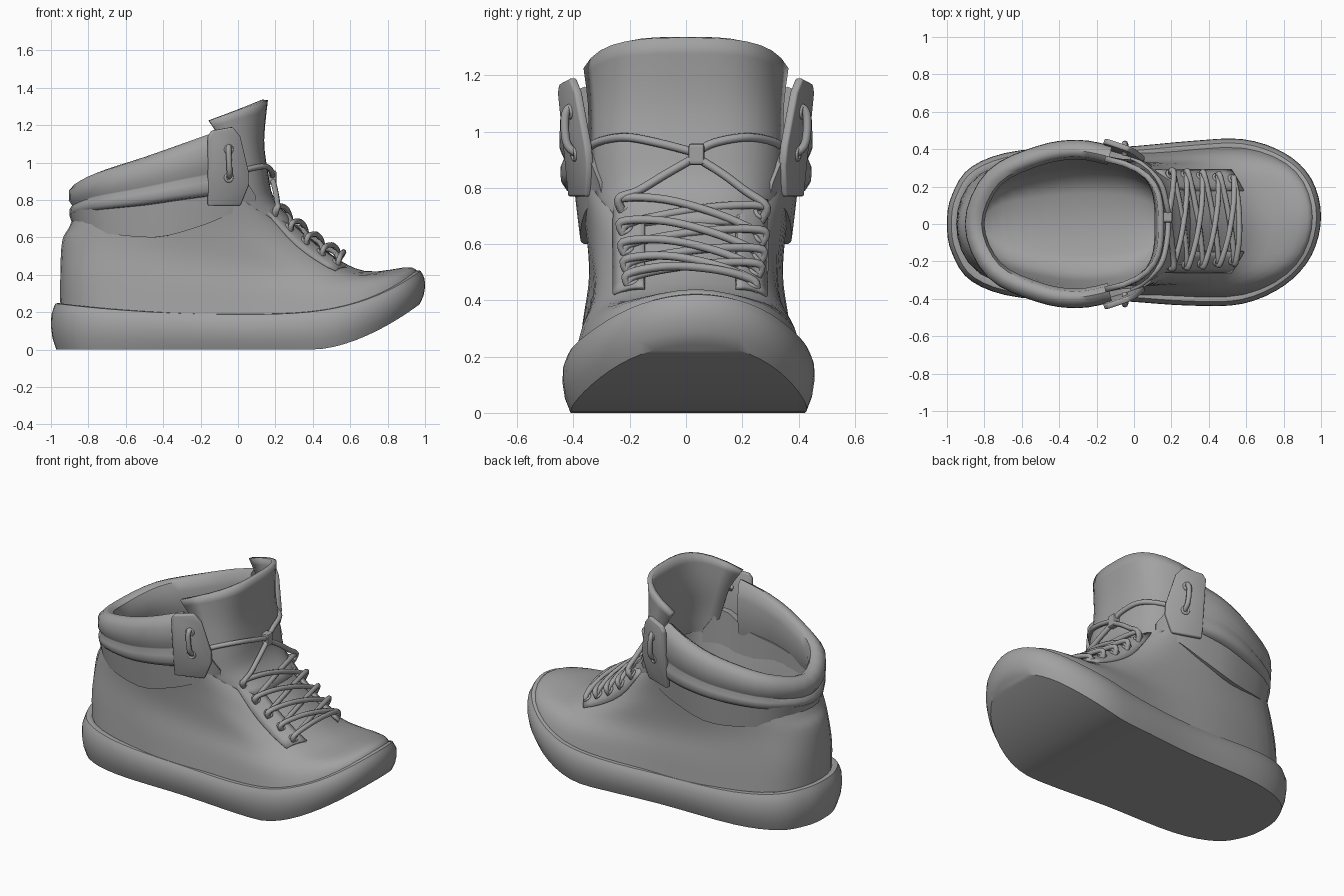
import bpy, bmesh, math
from mathutils import Vector
from mathutils.bvhtree import BVHTree

if "Cube" in bpy.data.objects:
    bpy.data.objects.remove(bpy.data.objects["Cube"])

GREY = bpy.data.materials.new("dark_grey")
GREY.diffuse_color = (.36, .36, .36, 1)
GREY.use_nodes = True
GREY.node_tree.nodes["Principled BSDF"].inputs["Base Color"].default_value = GREY.diffuse_color


def spline(pts, k, closed=False):
    """Catmull-Rom resampling of equal-length tuples."""
    n, out = len(pts), []
    get = (lambda i: pts[i % n]) if closed else (lambda i: pts[max(0, min(n - 1, i))])
    for i in range(n if closed else n - 1):
        for j in range(k):
            t = j / k
            out.append(tuple(
                .5 * (2 * b + (c - a) * t + (2 * a - 5 * b + 4 * c - d) * t * t
                      + (3 * b - a - 3 * c + d) * t ** 3)
                for a, b, c, d in zip(get(i - 1), get(i), get(i + 1), get(i + 2))))
    if not closed:
        out.append(tuple(pts[-1]))
    return out


def bend(p):
    """Slight inward curve of the foot toward +y at the toe."""
    return (p[0], p[1] + .04 * max(0, p[0]) ** 2, p[2])


def flip(p):
    return (p[0], -p[1]) + tuple(p[2:])


def full_ring(half, k=4):
    return spline(half + [flip(p) for p in half[-2:0:-1]], k, True)


def make(name, verts, faces, angle=40, solid=0, bevel=0):
    bm = bmesh.new()
    vs = [bm.verts.new(v) for v in verts]
    for f in faces:
        f = list(dict.fromkeys(f))
        if len(f) > 2:
            bm.faces.new([vs[i] for i in f])
    bmesh.ops.recalc_face_normals(bm, faces=bm.faces)
    me = bpy.data.meshes.new(name)
    bm.to_mesh(me)
    bm.free()
    ob = bpy.data.objects.new(name, me)
    bpy.context.collection.objects.link(ob)
    bpy.ops.object.select_all(action='DESELECT')
    ob.select_set(True)
    bpy.context.view_layer.objects.active = ob
    bpy.ops.object.shade_smooth_by_angle(angle=math.radians(angle))
    if solid:
        m = ob.modifiers.new("thickness", 'SOLIDIFY')
        m.thickness, m.offset = solid, 0
    if bevel:
        m = ob.modifiers.new("soft_edge", 'BEVEL')
        m.width, m.segments = bevel, 2
    return ob


def loft(rows, closed=True, cap_first=False, cap_last=False):
    n = len(rows[0])
    verts = [p for r in rows for p in r]
    faces = [(r * n + i, r * n + (i + 1) % n, (r + 1) * n + (i + 1) % n, (r + 1) * n + i)
             for r in range(len(rows) - 1) for i in range(n if closed else n - 1)]
    for on, o in ((cap_first, 0), (cap_last, (len(rows) - 1) * n)):
        if on:  # strips across the ring follow its curvature
            faces += [(o + i, o + i + 1, o + n - i - 1, o + (n - i) % n) for i in range(n // 2)]
    return verts, faces


def sweep(name, half, profile, k=4):
    """Closed profile swept around the heel; stations are (x, y, z_low, z_high)."""
    path = spline([flip(p) for p in half[:0:-1]] + half, k)
    rows = []
    for i, (x, y, lo, hi) in enumerate(path):
        a, b = path[max(0, i - 1)], path[min(len(path) - 1, i + 1)]
        d = Vector((a[1] - b[1], b[0] - a[0])).normalized()
        rows.append([(x + d.x * o, y + d.y * o, lo + t * (hi - lo)) for o, t in profile])
    v, f = loft(rows)
    n = len(profile)
    f += [tuple(range(n)), tuple(range(len(v) - n, len(v)))]
    return make(name, v, f, 50)


def tube(name, pts, r=.015, k=5):
    cu = bpy.data.curves.new(name, 'CURVE')
    cu.dimensions, cu.bevel_depth, cu.bevel_resolution = '3D', r, 2
    cu.use_fill_caps = True
    pts = spline([tuple(p) for p in pts], k)
    s = cu.splines.new('POLY')
    s.points.add(len(pts) - 1)
    for q, p in zip(s.points, pts):
        q.co = (*p, 1)
    s.use_smooth = True
    bpy.context.collection.objects.link(bpy.data.objects.new(name, cu))


def eyelet(name, pos, normal, r=.02):
    bpy.ops.mesh.primitive_torus_add(major_radius=r, minor_radius=.008, major_segments=14,
                                     minor_segments=6, location=pos,
                                     rotation=Vector(normal).to_track_quat('Z', 'Y').to_euler())
    bpy.context.object.name = name
    bpy.ops.object.shade_smooth()


# Sole: outline offset inward/outward at several heights, toe turned up
outline = full_ring([(-.99, 0), (-.965, .15), (-.86, .3), (-.6, .385), (-.1, .4), (.3, .43),
                     (.58, .43), (.8, .345), (.94, .2), (.99, 0)])
n = len(outline)
rows = []
for off, t in ((-.018, 0), (.002, .25), (.01, .5), (.008, .75), (-.004, .9), (-.014, .99),
               (-.03, 1), (-.05, .98), (-.09, .88)):
    row = []
    for i, (x, y) in enumerate(outline):
        a, b = outline[i - 1], outline[(i + 1) % n]
        d = Vector((a[1] - b[1], b[0] - a[0])).normalized()
        bot = .25 * (max(0, x - .4) / .6) ** 1.7
        top = .19 + (.06 * x * x if x < 0 else .24 * x ** 3)
        row.append(bend((x + d.x * off, y + d.y * off, bot + t * (top - bot))))
    rows.append(row)
make("sole", *loft(rows, cap_first=True, cap_last=True), angle=33)

# Upper: half rings from the sole edge to the ankle, back to front
half_rings = [
    [(-.95, 0, .2), (-.82, .27, .19), (-.4, .375, .16), (.1, .385, .15), (.6, .4, .2), (.87, .26, .3), (.955, 0, .37)],
    [(-.95, 0, .4), (-.83, .255, .39), (-.4, .36, .33), (.1, .36, .31), (.55, .37, .31), (.84, .24, .39), (.93, 0, .44)],
    [(-.94, 0, .58), (-.8, .25, .56), (-.4, .34, .5), (.1, .33, .45), (.4, .31, .42), (.6, .22, .41), (.68, 0, .42)],
    [(-.9, 0, .66), (-.78, .25, .66), (-.4, .35, .66), (-.05, .345, .65), (.22, .29, .58), (.38, .2, .55), (.47, 0, .53)],
    [(-.865, 0, .76), (-.75, .24, .79), (-.4, .375, .84), (-.1, .375, .84), (.06, .31, .79), (.14, .2, .77), (.18, 0, .79)],
]
rings = [[bend(p) for p in full_ring(h)] for h in half_rings]
cols = [spline([r[i] for r in rings], 4) for i in range(len(rings[0]))]
uv, uf = loft([list(r) for r in zip(*cols)])
make("upper", uv, uf, 50)
skin = BVHTree.FromPolygons(uv, uf)


def on_upper(x, y, lift=0):
    p, nor = skin.ray_cast(Vector((x, y, 2)), Vector((0, 0, -1)))[:2]
    if p is None or p.z < .3:
        p, nor = skin.find_nearest(Vector((x, y, .8)))[:2]
    if nor.z < 0:
        nor = -nor
    return p + nor * lift, nor


# Lining with a rounded insole, seen through the opening
shape = [(-.86, 0), (-.74, .24), (-.4, .35), (-.1, .35), (.06, .28), (.13, .18), (.16, 0)]
lining = [[(x * s, y * w, zz + (x + .86) * tilt) for x, y in full_ring(shape)]
          for s, w, zz, tilt in ((1, 1.02, .76, .05), (.99, .92, .6, .03), (.99, .84, .4, 0),
                                 (.98, .72, .28, 0), (.95, .45, .23, 0))]
make("lining", *loft(lining, cap_last=True), angle=60)

# Ankle band and padded collar, both wrapped around the heel
sweep("ankle_band",
      [(-.89, 0, .65, .72), (-.775, .26, .63, .765), (-.45, .375, .6, .81), (-.2, .385, .66, .85),
       (-.02, .36, .73, .95), (.09, .3, .74, .82)],
      [(-.04, 0), (-.012, 0), (-.002, .4), (.012, 1), (-.04, 1)])
sweep("padded_collar",
      [(-.85, 0, .705, .89), (-.745, .245, .74, .95), (-.5, .365, .77, 1.03), (-.3, .395, .8, 1.1),
       (-.13, .365, .82, 1.16)],
      [(0, 0), (.035, .02), (.05, .1), (.052, .24), (.038, .35), (.04, .38), (.055, .5), (.053, .8),
       (.025, .96), (-.005, 1), (-.035, .94), (-.05, .7), (-.05, .3), (-.03, 0)])

# Tongue: rows of (x, z, half width, side setback, side drop)
rows = []
for x, z, w, dx, dz in spline([(.29, .67, .2, -.04, 0), (.18, .8, .31, -.14, -.05), (.145, .95, .33, -.16, -.03),
                               (.125, 1.12, .335, -.2, -.02), (.145, 1.335, .35, -.3, -.11)], 3):
    rows.append([(x + dx * abs(s) ** 3, w * math.sin(s * 1.45) / math.sin(1.45) * .6 + w * s * .4,
                  z + dz * abs(s) ** 3) for s in [i / 8 for i in range(-8, 9)]])
make("tongue", *loft(rows, closed=False), angle=50, solid=.03)

# Both sides: eyelet panel, ankle flap with its lace loops, lace eyelets
flap = [(-.16, 1.14), (-.14, 1.17), (-.03, 1.19), (.01, 1.14), (.055, .95), (.055, .88), (.01, .77), (-.16, .77)]


def flap_y(x, z):
    return .43 - .36 * (x + .16) + .1 * (z - 1.0)


eyes = {}
for s, side in ((-1, "right"), (1, "left")):
    rows = []
    for i in range(9):
        u = i / 8
        rows.append([on_upper((.19 - .08 * v) * (1 - u) + (.58 - .06 * v) * u, s * (.16 + .11 * v) + .015,
                              .013 - .012 * v * v)[0] for v in [j / 4 for j in range(5)]])
    make(side + "_eyelet_panel", *loft(rows, closed=False), angle=50, solid=.016)
    make(side + "_ankle_flap", [(x, s * flap_y(x, z), z) for x, z in flap], [tuple(range(len(flap)))],
         solid=.03, bevel=.008)
    y0 = flap_y(-.05, 1)
    for z in (.92, 1.07):
        eyelet(side + "_flap_eyelet", (-.05, s * (flap_y(-.05, z) + .015), z), (.3, s, -.1))
    tube(side + "_flap_lace", [(-.05, s * (y0 - .02), 1.07), (-.05, s * (y0 + .02), 1.085), (-.05, s * (y0 + .04), 1.05),
                               (-.045, s * (y0 + .03), .95), (-.05, s * (y0 - .03), .91)])
    tube(side + "_cross_lace", [(-.04, s * .36, .92), (.04, s * .32, .96), (.14, s * .22, .98),
                                (.175, s * .1, .96), (.185, .035, .925)])
    eyes[s] = [on_upper(.18 + .085 * i, s * (.235 - .006 * i) + .022, .018) for i in range(5)]
    for p, nor in eyes[s]:
        eyelet(side + "_eyelet", p, nor)
    p = eyes[s][0][0]
    tube(side + "_knot_lace", [(.185, .035, .91), (.2, s * .1 + .03, .85), (.21, s * .19 + .02, .79),
                               p + Vector((.02, s * .02, .025)), p - Vector((0, 0, .03))])

# Knot
bpy.ops.mesh.primitive_cube_add(location=(.18, .037, .92))
knot = bpy.context.object
knot.name, knot.scale = "lace_knot", (.025, .028, .038)
m = knot.modifiers.new("round", 'BEVEL')
m.width, m.segments = .3, 2

# Crossed laces over the tongue
up = Vector((.025, 0, .04))
for i in range(5):
    for s in (-1, 1):
        a = eyes[s][i][0]
        b = eyes[-s][min(i + 1, 4)][0]
        if i == 4 and s == 1:
            continue
        arch = up * (1.0 if s == 1 else 1.4)
        tube("lace", [a - Vector((0, 0, .03)), a + up * .6 + Vector((0, s * .015, 0)),
                      a.lerp(b, .3) + arch, a.lerp(b, .7) + arch * .85,
                      b + up * .3, b - Vector((0, 0, .03))])

for ob in bpy.context.collection.objects:
    ob.data.materials.append(GREY)
